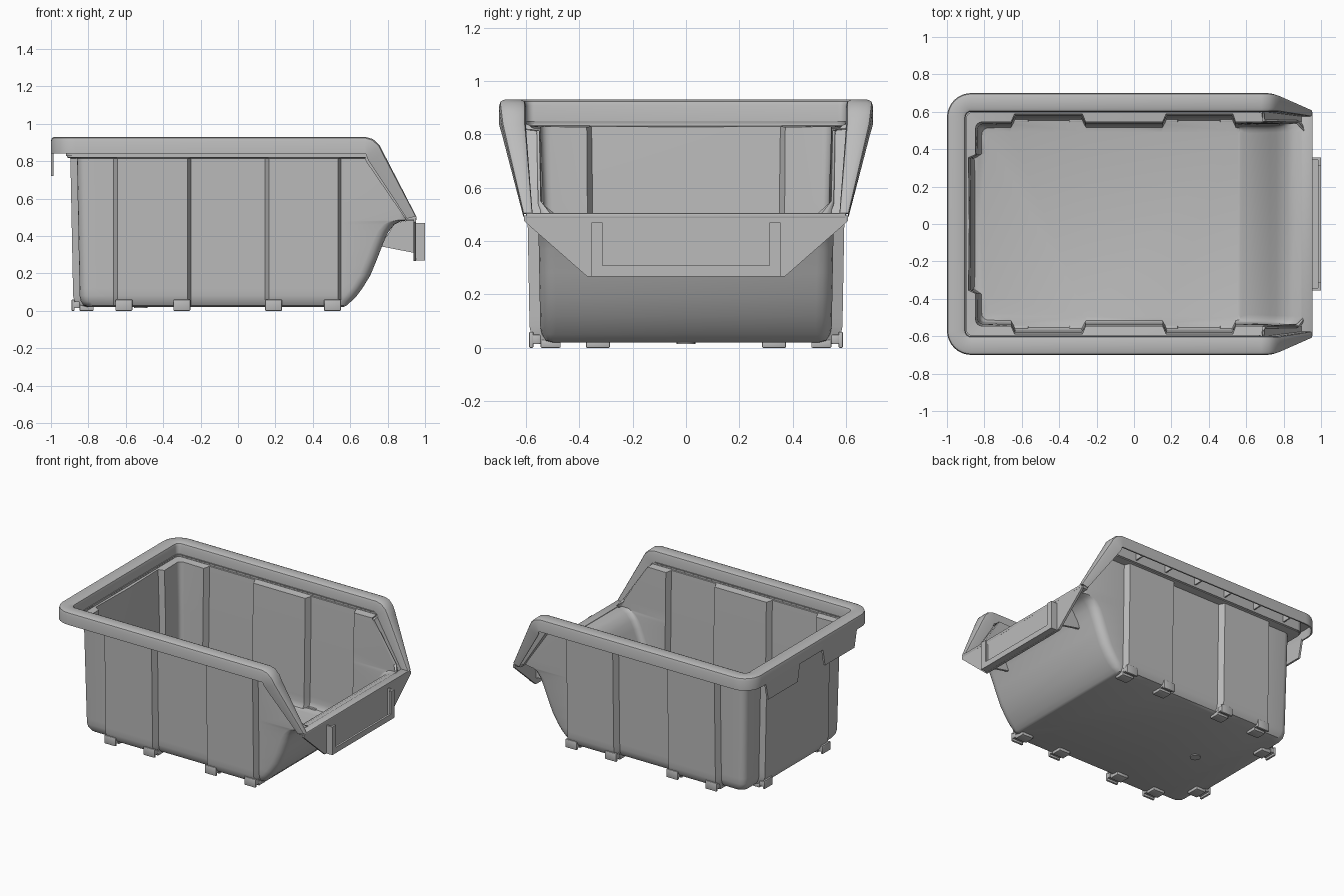
import bpy, bmesh, math
from mathutils import Vector

cube = bpy.data.objects.get("Cube")
if cube:
    bpy.data.objects.remove(cube, do_unlink=True)

grey = bpy.data.materials.new("grey plastic")
grey.use_nodes = True
colour = (0.5, 0.5, 0.5, 1)
grey.diffuse_color = colour
for node in grey.node_tree.nodes:
    if node.type == 'BSDF_PRINCIPLED':
        node.inputs["Base Color"].default_value = colour


def finish(name, bm, solid=0, bevel=0, fix=True):
    """Turn a bmesh into a smooth shaded object."""
    if fix:
        bmesh.ops.recalc_face_normals(bm, faces=bm.faces)
    mesh = bpy.data.meshes.new(name)
    bm.to_mesh(mesh)
    bm.free()
    mesh.materials.append(grey)
    ob = bpy.data.objects.new(name, mesh)
    bpy.context.scene.collection.objects.link(ob)
    bpy.ops.object.select_all(action='DESELECT')
    ob.select_set(True)
    bpy.context.view_layer.objects.active = ob
    if solid:
        m = ob.modifiers.new("wall", 'SOLIDIFY')
        m.thickness, m.offset = solid, -1
        bpy.ops.object.modifier_apply(modifier=m.name)
    if bevel:
        m = ob.modifiers.new("round", 'BEVEL')
        m.width, m.segments = bevel, 2
        bpy.ops.object.modifier_apply(modifier=m.name)
    bpy.ops.object.shade_smooth_by_angle(angle=math.radians(38))
    return ob


def add_box(bm, x, y, z):
    verts = bmesh.ops.create_cube(bm, size=1)["verts"]
    for v in verts:
        v.co = [r[0] + (c + 0.5) * (r[1] - r[0]) for c, r in zip(v.co, (x, y, z))]


def boxes(name, specs, bevel=0):
    bm = bmesh.new()
    for s in specs:
        add_box(bm, *s)
    return finish(name, bm, bevel=bevel)


def prism(name, pts, place, a, b):
    """Extrude a flat outline from a to b; place maps (u, v, depth) to xyz."""
    bm = bmesh.new()
    ends = [[bm.verts.new(place(u, v, d)) for u, v in pts] for d in (a, b)]
    for e in ends:
        bm.faces.new(e)
    for i in range(len(pts)):
        k = (i + 1) % len(pts)
        bm.faces.new((ends[0][i], ends[0][k], ends[1][k], ends[1][i]))
    return finish(name, bm)


def arc(cx, cy, r, start, steps=4):
    return [(cx + r * math.cos(math.radians(start + 90 * i / steps)),
             cy + r * math.sin(math.radians(start + 90 * i / steps)))
            for i in range(steps + 1)]


# Bin body: plan outlines with stepped wall panels, stacked by height
def outline(z, front, inset, r, ledge):
    w = 0.545 + 0.018 * z - inset
    out, back, back_out = w + 0.04, inset - 0.845 - 0.02 * z, inset - 0.88 - 0.02 * z
    if ledge:
        w = out = 0.615
        back = back_out = -0.915
    r = min(r, front - 0.555)
    half = [(front, 0)] + arc(front - r, w - r, r, 0)
    half += [(0.552, w), (0.535, out), (0.165, out), (0.145, w),
             (-0.25, w), (-0.27, out), (-0.645, out), (-0.665, w)]
    half += arc(back + 0.05, w - 0.05, 0.05, 90)
    half += [(back, 0.38), (back_out, 0.36), (back_out, 0)]
    return half + [(x, -y) for x, y in reversed(half[1:-1])]


levels = [(0.02, 0.565, 0.05), (0.028, 0.58, 0.02), (0.05, 0.605, 0.006), (0.08, 0.635, 0),
          (0.12, 0.665, 0), (0.19, 0.708, 0), (0.28, 0.745, 0), (0.37, 0.78, 0),
          (0.42, 0.803, 0), (0.46, 0.835, 0), (0.478, 0.87, 0), (0.485, 0.92, 0),
          (0.55, 0.88, 0), (0.815, 0.70, 0), (0.82, 0.695, 0), (0.85, 0.68, 0)]
bm = bmesh.new()
rings = []
for j, (z, front, inset) in enumerate(levels):
    r = 0.06 if z < 0.5 else 0.01
    rings.append([bm.verts.new((x, y, z))
                  for x, y in outline(z, front, inset, r, j >= len(levels) - 2)])
n = len(rings[0])
bm.faces.new(list(reversed(rings[0])))
for j in range(len(rings) - 1):
    for i in range(n):
        if levels[j][0] > 0.48 and i in (0, n - 1):
            continue                     # open front above the lip
        k = (i + 1) % n
        bm.faces.new((rings[j][i], rings[j][k], rings[j + 1][k], rings[j + 1][i]))
finish("bin_body", bm, solid=0.02, fix=False)

# Rim: hollow cap section swept around the back and down the sloping sides
side = Vector((0, 1, 0))
stations = [  # inner point, outward direction, width, drop, inward shelf
    (Vector((0.953, 0.575, 0.505)), side, 0.035, Vector((-0.05, 0, -0.012)), 0.03),
    (Vector((0.78, 0.60, 0.84)), side, 0.09, Vector((-0.08, 0, -0.04)), 0.05),
    (Vector((0.757, 0.60, 0.885)), side, 0.096, Vector((-0.068, 0, -0.065)), 0.03),
    (Vector((0.722, 0.60, 0.918)), side, 0.1, Vector((-0.035, 0, -0.082)), 0.01),
    (Vector((0.68, 0.60, 0.93)), side, 0.1, Vector((0, 0, -0.09)), 0.003)]
for i in range(9):
    a = math.radians(90 + 90 * i / 8)
    d = Vector((math.cos(a), math.sin(a), 0))
    stations.append((Vector((-0.87, 0.57, 0.93)) + 0.03 * d, d, 0.1, Vector((0, 0, -0.09)), 0.003))


def flip(v):
    return Vector((v.x, -v.y, v.z))


stations += [(flip(p), flip(o), w, d, q) for p, o, w, d, q in reversed(stations)]
section = [(0, 1), (0, 0.25), (0.05, 0.07), (0.2, 0), (0.8, 0), (0.95, 0.07), (1, 0.25),
           (1, 1), (0.9, 1), (0.9, 0.28), (0.2, 0.24), (0.2, 1.15)]
bm = bmesh.new()
rows = []
for p, o, w, d, q in stations:
    pts = [p + o * (w * a) + d * b for a, b in section]
    pts += [p - o * q + d * 1.15, p - o * q + d]
    rows.append([bm.verts.new(c) for c in pts])
for r0, r1 in zip(rows, rows[1:]):
    for i in range(len(r0)):
        k = (i + 1) % len(r0)
        bm.faces.new((r0[i], r0[k], r1[k], r1[i]))
bm.faces.new(rows[0])
bm.faces.new(rows[-1])
finish("rim", bm)

# Front lip with the tapered apron below it
boxes("front_lip", [((0.895, 0.955), (-0.6, 0.6), (0.484, 0.506))], bevel=0.006)
prism("front_apron", [(-0.607, 0.495), (-0.607, 0.475), (-0.37, 0.267),
                      (0.37, 0.267), (0.607, 0.475), (0.607, 0.495)],
      lambda u, v, d: (d, u, v), 0.937, 0.953)

# Label holder: a U shaped channel on the apron
boxes("label_holder", [
    ((0.985, 1.0), (-0.355, 0.355), (0.268, 0.308)),
    ((0.95, 0.99), (-0.355, 0.355), (0.268, 0.28)),
    *[spec for s in (-1, 1) for spec in (
        ((0.985, 1.0), tuple(sorted((s * 0.313, s * 0.355))), (0.268, 0.47)),
        ((0.95, 0.99), tuple(sorted((s * 0.343, s * 0.355))), (0.268, 0.47)))]])

# Mirrored gussets behind the apron and hanging tabs on the back rim
for s, label in ((1, "left"), (-1, "right")):
    prism(label + "_gusset", [(0.76, 0.345), (0.94, 0.31), (0.94, 0.49), (0.84, 0.47)],
          lambda u, v, d: (u, d, v), s * 0.352, s * 0.368)
    prism(label + "_hanging_tab", [(0.13, 0.85), (0.155, 0.72), (0.49, 0.72), (0.52, 0.85)],
          lambda u, v, d: (d, s * u, v), -1.0, -0.986)

# Feet: inner pad, outer post and a bridge between them
pad = (((0.47, 0.545), (0, 0.03)), ((0.545, 0.575), (0.014, 0.05)), ((0.572, 0.588), (0, 0.06)))
feet = []
for s in (-1, 1):
    for x in (-0.61, -0.30, 0.19, 0.505):
        feet += [((x - 0.045, x + 0.045), tuple(sorted((s * a, s * b))), z) for (a, b), z in pad]
    feet += [((-b - 0.302, -a - 0.302), (s * 0.33 - 0.045, s * 0.33 + 0.045), z)
             for (a, b), z in pad]
boxes("feet", feet, bevel=0.004)

# Small stiffening ribs inside the hollow rim
ribs = []
for s in (-1, 1):
    ribs += [((x - 0.005, x + 0.005), tuple(sorted((s * 0.61, s * 0.692))), (0.843, 0.915))
             for x in (-0.75, -0.5, -0.25, 0, 0.25, 0.5)]
    ribs.append(((-0.992, -0.91), (s * 0.3 - 0.005, s * 0.3 + 0.005), (0.843, 0.915)))
boxes("rim_ribs", ribs)

# Moulding point under the floor
bm = bmesh.new()
bmesh.ops.create_cone(bm, cap_ends=True, segments=20, radius1=0.035, radius2=0.035, depth=0.008)
bmesh.ops.translate(bm, verts=bm.verts, vec=(-0.52, 0, 0.018))
finish("floor_disc", bm)
